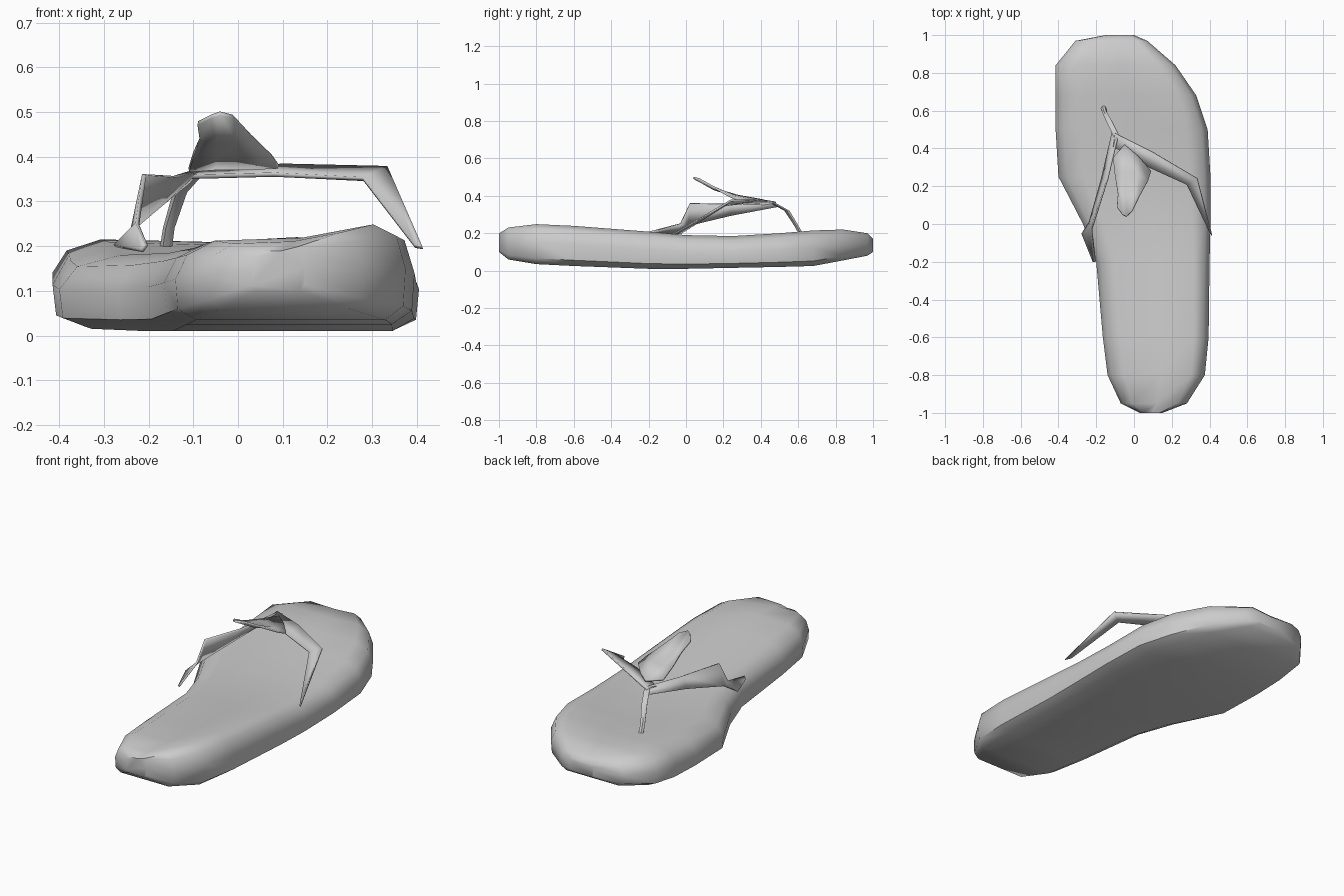
import bpy, bmesh, math

cube = bpy.data.objects.get("Cube")
if cube:
    bpy.data.objects.remove(cube)

grey = bpy.data.materials.new("warm grey rubber")
grey.use_nodes = True
colour = (0.6, 0.6, 0.6, 1)
grey.diffuse_color = colour
grey.node_tree.nodes["Principled BSDF"].inputs["Base Color"].default_value = colour


def loft(name, rows, closed=False, thickness=0, angle=50):
    """Skin a list of point rows; closed rows become a capped solid."""
    bm = bmesh.new()
    rings = [[bm.verts.new(p) for p in row] for row in rows]
    n = len(rings[0])
    for a, b in zip(rings, rings[1:]):
        for i in range(n if closed else n - 1):
            j = (i + 1) % n
            bm.faces.new((a[i], a[j], b[j], b[i]))
    if closed:
        bm.faces.new(rings[0])
        bm.faces.new(rings[-1])
    bmesh.ops.recalc_face_normals(bm, faces=bm.faces)
    mesh = bpy.data.meshes.new(name)
    bm.to_mesh(mesh)
    bm.free()
    obj = bpy.data.objects.new(name, mesh)
    bpy.context.collection.objects.link(obj)
    mesh.materials.append(grey)
    if thickness:
        solid = obj.modifiers.new("thickness", "SOLIDIFY")
        solid.thickness = thickness
        solid.offset = 0
    bpy.ops.object.select_all(action="DESELECT")
    obj.select_set(True)
    bpy.context.view_layer.objects.active = obj
    bpy.ops.object.shade_smooth_by_angle(angle=math.radians(angle))
    return obj


# Sole: y, right edge, left edge, bottom, top, extra height on the left
stations = [
    (-1.00, 0.03, 0.15, 0.10, 0.19, 0.01),
    (-0.95, -0.07, 0.28, 0.06, 0.205, 0.03),
    (-0.80, -0.14, 0.375, 0.035, 0.21, 0.045),
    (-0.60, -0.165, 0.395, 0.025, 0.205, 0.04),
    (-0.20, -0.20, 0.40, 0.01, 0.20, 0.01),
    (0.00, -0.27, 0.405, 0.01, 0.19, 0.00),
    (0.25, -0.40, 0.405, 0.015, 0.185, 0.00),
    (0.50, -0.415, 0.39, 0.02, 0.20, 0.00),
    (0.68, -0.415, 0.33, 0.025, 0.215, 0.00),
    (0.84, -0.415, 0.22, 0.055, 0.22, 0.00),
    (0.97, -0.31, 0.07, 0.08, 0.20, 0.00),
    (1.00, -0.15, 0.00, 0.10, 0.17, 0.00),
]
# Cross-section: across and up fractions; the footbed sinks along the middle
section = [(0, .52), (.05, .82), (.17, .97), (.55, 1), (.86, 1), (.96, .86),
           (1, .52), (.99, .14), (.91, 0), (.09, 0), (.01, .14)]


def sole_ring(y, x0, x1, z0, z1, lift):
    dip = .06 + .14 * math.exp(-((y + .1) / .5) ** 2)
    return [(x0 + (x1 - x0) * u, y,
             z0 + (z1 + lift * u - z0) * (t - dip * (u == .55)))
            for u, t in section]


loft("sole", [sole_ring(*s) for s in stations], closed=True)

# Toe post: slim tapering bar leaning back from the toes
post = []
for x, y, z, r in [(-.165, .63, .17, .014), (-.155, .59, .24, .013),
                   (-.13, .54, .32, .016), (-.09, .46, .365, .016)]:
    post.append([(x + r * math.cos(k * math.tau / 6),
                  y + r * math.sin(k * math.tau / 6), z) for k in range(6)])
loft("toe_post", post, closed=True)

# Straps: each row is the upper edge and the lower edge of the ribbon
loft("left_strap", [
    [(-.10, .48, .365), (-.11, .41, .355)],
    [(.10, .38, .38), (.08, .30, .36)],
    [(.335, .24, .375), (.28, .21, .35)],
    [(.413, -.06, .197), (.395, -.03, .20)],
], thickness=.01)
loft("right_strap", [
    [(-.09, .45, .37), (-.11, .50, .345)],
    [(-.14, .24, .355), (-.17, .24, .295)],
    [(-.21, .02, .36), (-.235, .01, .24)],
    [(-.225, -.03, .25), (-.275, -.05, .20)],
    [(-.205, -.20, .205), (-.215, -.20, .19)],
], thickness=.01)

# Torn tongue rising from the middle of the straps
loft("tongue", [
    [(-.11, .35, .37), (-.05, .42, .375), (.02, .36, .375), (.09, .28, .378)],
    [(-.10, .25, .405), (-.05, .28, .40), (.02, .26, .40), (.075, .23, .40)],
    [(-.085, .16, .44), (-.05, .16, .435), (0, .15, .435), (.03, .15, .445)],
    [(-.09, .09, .475), (-.06, .05, .49), (-.04, .04, .497), (-.01, .07, .49)],
], thickness=.01)
